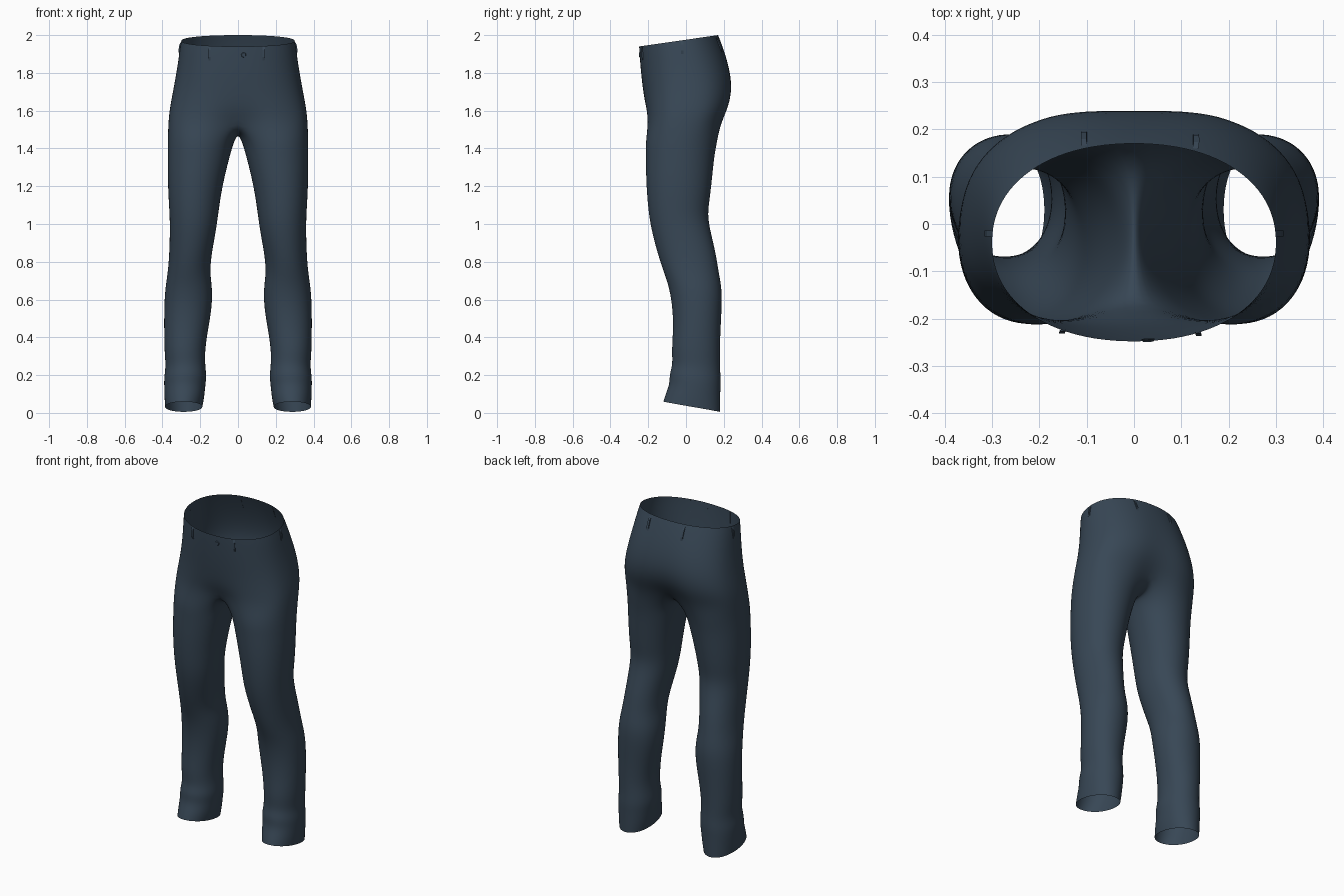
import bpy, bmesh
from math import sin, cos, pi, radians, exp, copysign
from mathutils import Vector
from mathutils.bvhtree import BVHTree

cube = bpy.data.objects.get("Cube")
if cube:
    bpy.data.objects.remove(cube)

navy = bpy.data.materials.new("navy cloth")
navy.use_nodes = True
navy.diffuse_color = (0.039, 0.063, 0.092, 1)
navy.node_tree.nodes["Principled BSDF"].inputs["Base Color"].default_value = navy.diffuse_color

OUTER, INNER = 12, 6      # segments of the outer arc and of the inner thigh

# Hip rows: front z, back z, half width, front y, back y, front dent, back dent, squareness
hips = [
    (1.94, 2.00, .300, -.248, .170, 0, 0, .92),
    (1.90, 1.95, .308, -.246, .190, 0, 0, .90),
    (1.80, 1.84, .322, -.238, .230, 0, .005, .86),
    (1.70, 1.72, .342, -.226, .253, 0, .010, .82),
    (1.61, 1.62, .360, -.218, .238, .010, .025, .78),
    (1.54, 1.54, .368, -.216, .203, .050, .055, .76),
]
# Crotch seam from front to back: y, z
seam = [(-.125, 1.505), (-.07, 1.485), (0, 1.475), (.06, 1.48), (.11, 1.50)]
# Leg rows: front z, back z, inner x, outer x, front y, back y
legs = [
    (1.44, 1.44, .022, .372, -.214, .165),
    (1.36, 1.36, .045, .372, -.212, .150),
    (1.25, 1.25, .073, .372, -.212, .139),
    (1.13, 1.14, .095, .368, -.205, .127),
    (1.02, 1.05, .108, .361, -.193, .113),
    (.92, .96, .122, .361, -.171, .130),
    (.82, .85, .142, .364, -.143, .157),
    (.74, .74, .150, .372, -.115, .174),
    (.66, .65, .136, .386, -.088, .191),
    (.55, .55, .140, .391, -.070, .189),
    (.43, .43, .162, .391, -.068, .182),
    (.33, .31, .177, .389, -.076, .179),
    (.255, .24, .174, .382, -.070, .180),
    (.205, .18, .168, .391, -.088, .184),
    (.155, .13, .174, .391, -.086, .182),
    (.10, .06, .180, .389, -.108, .181),
    (.06, .005, .190, .386, -.120, .180),
]


def spow(v, e):
    return copysign(abs(v) ** e, v)


def hip_ring(bm, zf, zb, w, yf, yb, df, db, e):
    ring = []
    for j in range(OUTER + 1):
        a = pi * j / OUTER
        x = 0 if j in (0, OUTER) else w * 1.01 * sin(a) ** e
        y = (yf + yb) / 2 - (yb - yf) / 2 * 1.01 * spow(cos(a), e)
        t = (y - yf) / (yb - yf)
        y += (df if t < .5 else -db) * exp(-(x / .09) ** 2)
        ring.append(bm.verts.new((x, y, zf + (zb - zf) * t)))
    return ring


def leg_ring(bm, zf, zb, xi, xo, yf, yb):
    angles = [radians(-40 + 260 * j / OUTER) for j in range(OUTER + 1)]
    angles += [radians(220 + 100 * k / INNER) for k in range(1, INNER)]
    ring = []
    for a in angles:
        x = (xi + xo) / 2 + (xo - xi) / 2 * 1.02 * spow(sin(a), .95)
        y = (yf + yb) / 2 - (yb - yf) / 2 * 1.02 * spow(cos(a), .95)
        t = (1 - cos(a)) / 2
        ring.append(bm.verts.new((x, y, zf + (zb - zf) * t)))
    return ring


def bridge(bm, top, low, closed):
    n = len(top)
    for i in range(n if closed else n - 1):
        k = (i + 1) % n
        bm.faces.new((top[i], low[i], low[k], top[k]))


def add_object(name, bm):
    mesh = bpy.data.meshes.new(name)
    bm.to_mesh(mesh)
    bm.free()
    obj = bpy.data.objects.new(name, mesh)
    bpy.context.collection.objects.link(obj)
    mesh.materials.append(navy)
    for p in mesh.polygons:
        p.use_smooth = True
    return obj


# Trousers: one half, mirrored and smoothed
bm = bmesh.new()
rings = [hip_ring(bm, *row) for row in hips]
for top, low in zip(rings, rings[1:]):
    bridge(bm, top, low, False)
crotch = [bm.verts.new((0, y, z)) for y, z in reversed(seam)]
rings = [rings[-1] + crotch] + [leg_ring(bm, *row) for row in legs]
for top, low in zip(rings, rings[1:]):
    bridge(bm, top, low, True)
trousers = add_object("trousers", bm)
mirror = trousers.modifiers.new("mirror", "MIRROR")
mirror.use_clip = True
subdivision = trousers.modifiers.new("smooth", "SUBSURF")
subdivision.levels = subdivision.render_levels = 2

# Surface lookup for the small parts
depsgraph = bpy.context.evaluated_depsgraph_get()
cloth = BVHTree.FromObject(trousers, depsgraph)


def on_cloth(x, y, z, direction):
    start = Vector((x, y, z)) + direction
    hit, normal, _, _ = cloth.ray_cast(start, -direction)
    if normal.dot(direction) < 0:
        normal = -normal
    return hit, normal


# Belt loops: thin strips that follow the cloth
FRONT, BACK, LEFT = Vector((0, -1, 0)), Vector((0, 1, 0)), Vector((1, 0, 0))


def belt_loop(name, x, y, z_low, z_high, direction):
    bm = bmesh.new()
    across = direction.cross(Vector((0, 0, 1)))
    rows = []
    for i in range(5):
        hit, normal = on_cloth(x, y, z_low + (z_high - z_low) * i / 4, direction)
        lift = .001 if i in (0, 4) else .007
        rows.append([bm.verts.new(hit + across * s * .006 + normal * h)
                     for s, h in ((-1, 0), (-1, lift), (1, lift), (1, 0))])
    for low, high in zip(rows, rows[1:]):
        bridge(bm, low, high, False)
    bmesh.ops.recalc_face_normals(bm, faces=bm.faces)
    loop = add_object(name, bm)
    for p in loop.data.polygons:
        p.use_smooth = False


belt_loop("front_right_belt_loop", -.15, 0, 1.865, 1.94, FRONT)
belt_loop("front_left_belt_loop", .135, 0, 1.865, 1.94, FRONT)
belt_loop("left_belt_loop", 0, -.02, 1.90, 1.965, LEFT)
belt_loop("right_belt_loop", 0, -.02, 1.90, 1.965, -LEFT)
belt_loop("back_right_belt_loop", -.105, 0, 1.91, 1.985, BACK)
belt_loop("back_left_belt_loop", .13, 0, 1.91, 1.985, BACK)

# Fly button
hit, normal = on_cloth(.03, 0, 1.895, FRONT)
bm = bmesh.new()
bmesh.ops.create_cone(bm, cap_ends=True, segments=12, radius1=.014, radius2=.011, depth=.006)
button = add_object("fly_button", bm)
button.location = hit + normal * .001
button.rotation_euler = normal.to_track_quat("Z", "Y").to_euler()
for p in button.data.polygons:
    p.use_smooth = False
